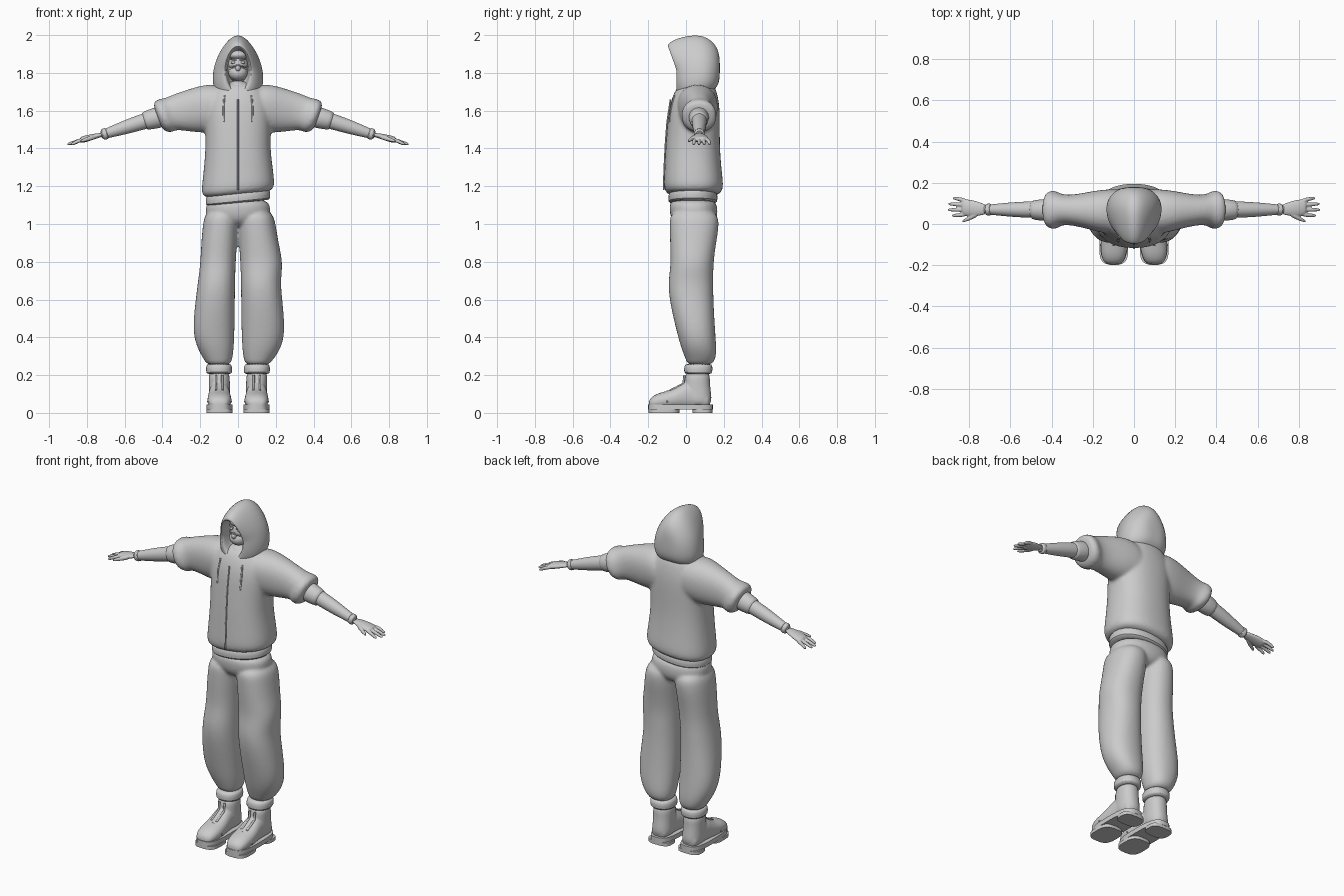
import bpy, bmesh
from math import sin, cos, pi, radians
from mathutils import Vector, Matrix

if "Cube" in bpy.data.objects:
    bpy.data.objects.remove(bpy.data.objects["Cube"])

GREY = (0.6, 0.6, 0.6, 1)
grey = bpy.data.materials.new("plain grey")
grey.use_nodes = True
grey.diffuse_color = GREY
grey.node_tree.nodes["Principled BSDF"].inputs["Base Color"].default_value = GREY
SIDES = ((1, "left"), (-1, "right"))


def power(v, p):
    return abs(v) ** p * (1 if v > 0 else -1)


def skin(bm, rings):
    """Closed solid through a row of equal point rings."""
    loops = [[bm.verts.new(p) for p in ring] for ring in rings]
    for a, b in zip(loops, loops[1:]):
        for i in range(len(a)):
            j = (i + 1) % len(a)
            bm.faces.new((a[i], a[j], b[j], b[i]))
    bm.faces.new(loops[0])
    bm.faces.new(loops[-1])


def tube(bm, axis, rows, side=1, n=24, p=0.9, shear=0, tilted=0):
    """Loft of ovals; each row is position on axis, then low/high of the other two axes."""
    rings = []
    for k, (at, a0, a1, b0, b1) in enumerate(rows):
        ring = []
        for i in range(n):
            t = 2 * pi * i / n
            a = (a0 + a1) / 2 + (a1 - a0) / 2 * power(cos(t), p)
            b = (b0 + b1) / 2 + (b1 - b0) / 2 * power(sin(t), p)
            if axis == "X":
                q = Vector((at + shear * (b - (b0 + b1) / 2), a, b))
            elif axis == "Y":
                q = Vector((a, at, b))
            else:
                q = Vector((a, b, at + (0.1 * a if k < tilted else 0)))
            q.x *= side
            ring.append(q)
        rings.append(ring)
    skin(bm, rings)


def limb(bm, points, side=1, n=16, flat=1):
    """Round tube along x; each point is x, y, z, radius."""
    tube(bm, "X", [(x, y - r, y + r, z - r * flat, z + r * flat) for x, y, z, r in points],
         side, n, p=1, shear=0.3)


def even(rows):
    return [(z, -w, w, y0, y1) for z, w, y0, y1 in rows]


def finish(name, bm, subdiv=1, voxel=0, relax=0):
    bmesh.ops.recalc_face_normals(bm, faces=bm.faces)
    mesh = bpy.data.meshes.new(name)
    bm.to_mesh(mesh)
    bm.free()
    mesh.shade_smooth()
    mesh.set_sharp_from_angle(angle=radians(50))
    mesh.materials.append(grey)
    ob = bpy.data.objects.new(name, mesh)
    bpy.context.collection.objects.link(ob)
    if subdiv:
        ob.modifiers.new("round", "SUBSURF").levels = subdiv
        ob.modifiers["round"].render_levels = subdiv
    if voxel:
        mod = ob.modifiers.new("blend", "REMESH")
        mod.mode, mod.voxel_size, mod.use_smooth_shade = "VOXEL", voxel, True
        mod = ob.modifiers.new("relax", "SMOOTH")
        mod.factor, mod.iterations = 0.5, relax


def ball(name, loc, size):
    bm = bmesh.new()
    bmesh.ops.create_uvsphere(bm, u_segments=24, v_segments=16, radius=1,
                              matrix=Matrix.Translation(loc) @ Matrix.Diagonal((*size, 1)))
    finish(name, bm, 0)


def cord(name, points, radius):
    curve = bpy.data.curves.new(name, "CURVE")
    curve.dimensions, curve.bevel_depth, curve.bevel_resolution = "3D", radius, 2
    curve.use_fill_caps = True
    line = curve.splines.new("POLY")
    line.points.add(len(points) - 1)
    for dot, p in zip(line.points, points):
        dot.co = (*p, 1)
    curve.materials.append(grey)
    bpy.context.collection.objects.link(bpy.data.objects.new(name, curve))


# Hooded top: body and short sleeves blended together
bm = bmesh.new()
tube(bm, "Z", even([(1.15, .16, -.08, .16), (1.17, .19, -.11, .19), (1.2, .195, -.12, .2),
                    (1.28, .185, -.115, .19), (1.4, .172, -.11, .18), (1.52, .175, -.1, .18),
                    (1.62, .18, -.09, .18), (1.7, .15, -.065, .165), (1.76, .09, -.02, .14)]),
     p=.85, tilted=4)
for s, label in SIDES:
    tube(bm, "X", [(.02, -.05, .17, 1.5, 1.74), (.13, -.05, .17, 1.49, 1.74),
                   (.2, -.03, .16, 1.48, 1.72), (.3, -.005, .14, 1.49, 1.69),
                   (.36, -.005, .145, 1.5, 1.665), (.375, -.025, .16, 1.485, 1.665),
                   (.41, -.025, .165, 1.485, 1.655), (.43, .0, .14, 1.51, 1.63)],
         s, shear=.35)
finish("hooded_top", bm, 2, .01, 4)

# Inner shirt hem and waistband
bm = bmesh.new()
tube(bm, "Z", even([(1.11, .165, -.085, .155), (1.115, .172, -.095, .168),
                    (1.155, .172, -.095, .168), (1.18, .165, -.085, .16)]), tilted=4)
finish("shirt_hem", bm)

# Trousers: hips and two baggy legs
bm = bmesh.new()
tube(bm, "Z", even([(1.14, .16, -.085, .155), (1.08, .175, -.09, .17),
                    (1.02, .17, -.08, .165), (.98, .1, -.03, .12)]))
legs = [(1.08, .0, .18, .17, -.085, .165), (1, -.003, .2, .187, -.088, .178),
        (.9, .005, .215, .195, -.085, .16), (.79, .012, .24, .2, -.08, .145),
        (.7, .015, .225, .212, -.095, .145), (.6, .016, .235, .225, -.09, .145),
        (.43, .018, .252, .243, -.05, .155), (.34, .022, .228, .215, -.025, .162),
        (.28, .03, .185, .18, -.0, .158), (.25, .045, .16, .16, .01, .13)]
for s, label in SIDES:
    tube(bm, "Z", [(z, a, left if s > 0 else right, y0, y1)
                   for z, a, left, right, y0, y1 in legs], s)
finish("trousers", bm, 2, .009, 3)

# Hood with a deep oval opening leaning forward at the top
hood = [(.05, .055, 1.71, 1.92, 0, 0), (-.04, .06, 1.705, 1.925, 0, .03),
        (-.055, .068, 1.69, 1.94, .2, .05), (-.04, .09, 1.67, 1.965, .7, .045),
        (.0, .113, 1.662, 1.99, 1, .03), (.06, .128, 1.67, 2.004, 1, 0),
        (.12, .122, 1.69, 1.985, 1, 0), (.165, .085, 1.72, 1.94, .8, 0),
        (.18, .04, 1.77, 1.88, .5, 0)]
bm = bmesh.new()
rings = []
for y, w, z0, z1, droop, lean in hood:
    ring = []
    for i in range(32):
        c, h = cos(2 * pi * i / 32), sin(2 * pi * i / 32)
        x = w * power(c, 1 - .5 * droop if h < 0 else 1) * (1 - .3 * droop * h)
        ring.append((x, y - lean * max(h, 0), (z0 + z1) / 2 + (z1 - z0) / 2 * h))
    rings.append(ring)
skin(bm, rings)
finish("hood", bm, 2)

# Head, face mask, cap and neck inside the hood
ball("head", (0, .045, 1.835), (.06, .08, .09))
ball("face_mask", (0, .005, 1.8), (.05, .05, .042))
ball("mask_nose", (0, -.035, 1.825), (.014, .018, .018))
ball("cap", (0, .025, 1.895), (.058, .065, .03))
ball("neck_scarf", (0, .02, 1.72), (.055, .055, .04))
cord("mask_edge", [(-.055, .01, 1.835), (-.03, -.032, 1.832), (0, -.047, 1.842),
                   (.03, -.032, 1.832), (.055, .01, 1.835)], .004)
for s, label in SIDES:
    ball(label + "_eye", (s * .024, -.018, 1.855), (.014, .014, .008))
    cord(label + "_brow", [(s * .01, -.034, 1.868), (s * .04, -.018, 1.874)], .004)

# Zip and drawstrings
cord("zip", [(0, -.119, 1.18), (0, -.115, 1.3), (0, -.109, 1.42), (0, -.1, 1.54),
             (0, -.082, 1.66)], .004)

for s, label in SIDES:
    cord(label + "_drawstring", [(s * .075, -.085, 1.54), (s * .077, -.079, 1.61),
                                 (s * .072, -.062, 1.68)], .005)

    # Arm, under-sleeve band and wrist band
    bm = bmesh.new()
    limb(bm, [(.36, .07, 1.585, .045), (.5, .07, 1.543, .041), (.6, .07, 1.511, .036),
              (.7, .07, 1.478, .025), (.73, .07, 1.47, .022)], s)
    finish(label + "_arm", bm)
    bm = bmesh.new()
    limb(bm, [(.4, .068, 1.57, .053), (.42, .068, 1.565, .056), (.485, .068, 1.547, .049),
              (.5, .068, 1.543, .044)], s)
    finish(label + "_sleeve_band", bm)
    bm = bmesh.new()
    limb(bm, [(.69, .07, 1.481, .022), (.694, .07, 1.48, .03), (.715, .07, 1.474, .03),
              (.72, .07, 1.472, .022)], s)
    finish(label + "_wrist_band", bm)

    # Hand: flat palm, four fingers and a thumb
    bm = bmesh.new()
    limb(bm, [(.71, .07, 1.475, .023), (.75, .073, 1.466, .034), (.79, .077, 1.456, .042),
              (.825, .08, 1.446, .042), (.835, .08, 1.443, .034)], s, flat=.4)
    for k, tip in enumerate((.885, .905, .902, .88)):
        y = .047 + .022 * k
        limb(bm, [(.81, y, 1.449, .011), (.85, y + .004 * (k - 1), 1.439, .01),
                  (tip - .01, y + .006 * (k - 1), 1.424, .008),
                  (tip, y + .006 * (k - 1), 1.421, .005)], s)
    limb(bm, [(.75, .055, 1.464, .014), (.785, .034, 1.454, .012),
              (.82, .018, 1.442, .009), (.835, .012, 1.437, .005)], s)
    finish(label + "_hand", bm, 1, .004, 2)

    # Trouser cuff
    bm = bmesh.new()
    tube(bm, "Z", [(.205, .04, .16, .0, .13), (.21, .03, .17, -.012, .14),
                   (.25, .03, .17, -.01, .142), (.262, .04, .16, .0, .13)], s)
    finish(label + "_cuff", bm)

    # Boot upper: foot and ankle shaft blended together
    bm = bmesh.new()
    tube(bm, "Y", [(-.197, .075, .125, .03, .06), (-.185, .05, .15, .02, .085),
                   (-.14, .033, .163, .02, .108), (-.08, .034, .162, .02, .12),
                   (-.03, .04, .158, .02, .15), (.02, .045, .153, .02, .18),
                   (.1, .045, .153, .02, .12), (.13, .06, .14, .03, .1)], s)
    tube(bm, "Z", [(.03, .038, .158, .0, .138), (.1, .042, .155, -.01, .135),
                   (.16, .043, .155, -.008, .125), (.23, .043, .157, -.005, .13)], s)
    finish(label + "_boot", bm, 2, .006, 5)

    # Sole plate with separate front tread and heel block
    bm = bmesh.new()
    for z0, z1, y0, y1 in ((.018, .045, -.2, .142), (0, .02, -.198, -.035), (0, .02, .035, .14)):
        tube(bm, "Z", [(z0, .028, .168, y0, y1), (z1, .028, .168, y0, y1)], s, 32, .65)
    finish(label + "_sole", bm, 0)

    # Tongue edges and toe seam
    for x in (.083, .117):
        cord(label + "_tongue_edge", [(s * x, -.008, .2), (s * x, -.014, .155),
                                      (s * x, -.05, .135), (s * x, -.085, .118)], .006)
    cord(label + "_toe_seam", [(s * (.098 + .062 * cos(pi * k / 10)), -.1,
                                .055 + .059 * sin(pi * k / 10)) for k in range(11)], .004)
